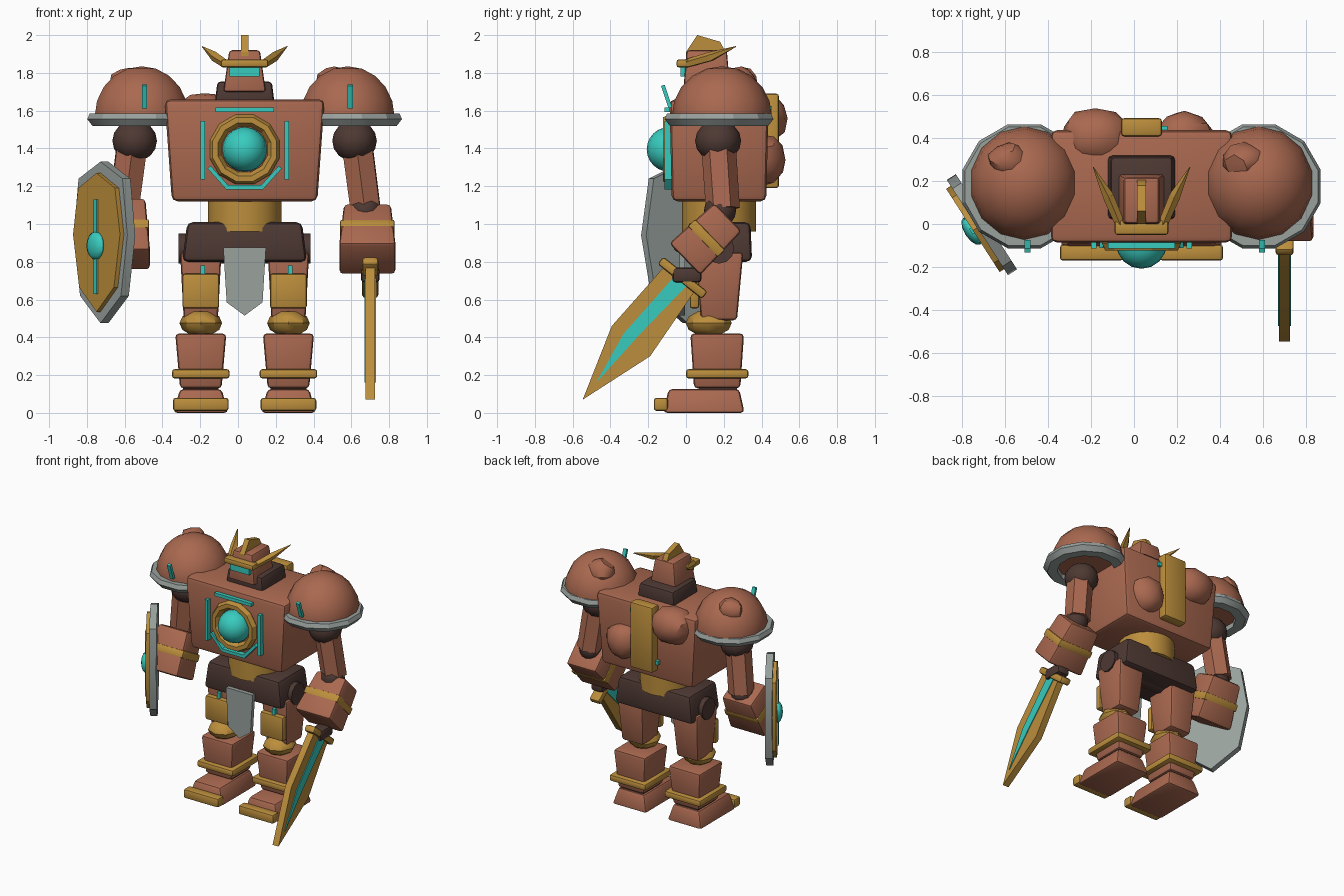
import bpy, bmesh, math, random
from mathutils import Vector, Matrix, Euler

if "Cube" in bpy.data.objects:
    bpy.data.objects.remove(bpy.data.objects["Cube"], do_unlink=True)
random.seed(4)


def material(name, rgb):
    m = bpy.data.materials.new(name)
    m.use_nodes = True
    m.diffuse_color = (*rgb, 1)
    m.node_tree.nodes["Principled BSDF"].inputs["Base Color"].default_value = (*rgb, 1)
    return m


CLAY = material("terracotta", (0.40, 0.14, 0.08))
DARK = material("dark_brown", (0.075, 0.04, 0.033))
GOLD = material("gold", (0.50, 0.27, 0.045))
STEEL = material("grey_steel", (0.32, 0.36, 0.34))
TEAL = material("teal_glow", (0.04, 0.60, 0.52))
CX, CY = 0.035, 0.175      # body axis


def finish(bm, name, mat, matrix=Matrix(), angle=32):
    bmesh.ops.recalc_face_normals(bm, faces=bm.faces)
    me = bpy.data.meshes.new(name)
    bm.to_mesh(me)
    bm.free()
    me.transform(matrix)
    me.materials.append(mat)
    for p in me.polygons:
        p.use_smooth = True
    me.set_sharp_from_angle(angle=math.radians(angle))
    ob = bpy.data.objects.new(name, me)
    bpy.context.scene.collection.objects.link(ob)
    return ob


def place(loc, rot=(0, 0, 0)):
    return Matrix.Translation(loc) @ Euler(rot).to_matrix().to_4x4()


def box(name, mat, loc, size, rot=(0, 0, 0), top=(1, 1), bevel=0.015):
    """Bevelled box; top scales the upper face."""
    bm = bmesh.new()
    bmesh.ops.create_cube(bm, size=1)
    for v in bm.verts:
        k = top if v.co.z > 0 else (1, 1)
        v.co = Vector((v.co.x * size[0] * k[0], v.co.y * size[1] * k[1], v.co.z * size[2]))
    if bevel:
        bmesh.ops.bevel(bm, geom=bm.edges[:], offset=bevel, segments=2, profile=0.5, affect='EDGES')
    return finish(bm, name, mat, place(loc, rot))


def ball(name, mat, loc, size, segs=12, rings=8, rot=(0, 0, 0), cut=None):
    """Ellipsoid, optionally cut flat below local height cut."""
    bm = bmesh.new()
    bmesh.ops.create_uvsphere(bm, u_segments=segs, v_segments=rings, radius=1)
    if cut is not None:
        bmesh.ops.bisect_plane(bm, geom=bm.verts[:] + bm.edges[:] + bm.faces[:],
                               plane_co=(0, 0, cut), plane_no=(0, 0, 1), clear_inner=True)
        bmesh.ops.holes_fill(bm, edges=[e for e in bm.edges if e.is_boundary])
    bmesh.ops.scale(bm, vec=size, verts=bm.verts)
    return finish(bm, name, mat, place(loc, rot), 40)


def rock(name, loc, size):
    bm = bmesh.new()
    bmesh.ops.create_icosphere(bm, subdivisions=2, radius=1)
    for v in bm.verts:
        v.co *= random.uniform(0.9, 1.06)
    bmesh.ops.scale(bm, vec=size, verts=bm.verts)
    return finish(bm, name, CLAY, place(loc))


def limb(name, mat, a, b, r1, r2, segs):
    """Straight tapered rod from a to b."""
    a, b = Vector(a), Vector(b)
    bm = bmesh.new()
    bmesh.ops.create_cone(bm, cap_ends=True, segments=segs, radius1=r1, radius2=r2, depth=(b - a).length)
    turn = (b - a).to_track_quat('Z', 'Y').to_matrix().to_4x4()
    return finish(bm, name, mat, Matrix.Translation((a + b) / 2) @ turn)


def ring(name, mat, loc, radius, profile, segs, rot=(0, 0, 0)):
    """Closed profile of (radial, height) points spun about local z."""
    bm = bmesh.new()
    loops = []
    for i in range(segs):
        a = math.tau * (i + 0.5) / segs
        loops.append([bm.verts.new(((radius + r) * math.cos(a), (radius + r) * math.sin(a), h))
                      for r, h in profile])
    n = len(profile)
    for i in range(segs):
        p, q = loops[i], loops[(i + 1) % segs]
        for j in range(n):
            bm.faces.new((p[j], q[j], q[(j + 1) % n], p[(j + 1) % n]))
    return finish(bm, name, mat, place(loc, rot), 25)


def prism(name, mat, pts, thick, centre, u):
    """Flat outline in (u, z), extruded evenly to both sides."""
    u = Vector(u).normalized()
    n = u.cross(Vector((0, 0, 1)))
    bm = bmesh.new()
    f = bm.faces.new([bm.verts.new(Vector(centre) + u * p + Vector((0, 0, q)) - n * thick / 2)
                      for p, q in pts])
    ext = bmesh.ops.extrude_face_region(bm, geom=[f])["geom"]
    bmesh.ops.translate(bm, vec=n * thick, verts=[g for g in ext if isinstance(g, bmesh.types.BMVert)])
    return finish(bm, name, mat)


def mirrored(half):
    return half + [(-p, q) for p, q in reversed(half) if p]


# Torso, waist and pelvis
box("torso", CLAY, (CX, CY, 1.39), (0.77, 0.50, 0.54), top=(1.1, 1.05), bevel=0.03)
limb("waist", GOLD, (CX, CY, 0.96), (CX, CY, 1.16), 0.195, 0.195, 20)
box("pelvis", DARK, (CX, CY, 0.905), (0.66, 0.35, 0.21), top=(0.92, 0.95), bevel=0.03)
limb("hip_joint", DARK, (CX - 0.35, CY, 0.87), (CX + 0.35, CY, 0.87), 0.08, 0.08, 12)
prism("loincloth", STEEL, mirrored([(0, 0.515), (0.095, 0.585), (0.113, 0.875)]), 0.03,
      (CX, -0.02, 0), (1, 0, 0))

# Chest core and glowing strips
ball("chest_core", TEAL, (CX, -0.09, 1.395), (0.118, 0.118, 0.118), 16, 12)
ring("core_ring", GOLD, (CX, -0.09, 1.395), 0.16,
     [(-0.035, 0), (-0.015, 0.033), (0.015, 0.033), (0.03, 0), (0.015, -0.033), (-0.015, -0.033)],
     12, (math.pi / 2, 0, 0))
box("chest_strip_top", TEAL, (CX, -0.09, 1.605), (0.31, 0.05, 0.024), bevel=0)
box("chest_strip_low", TEAL, (CX, -0.09, 1.195), (0.19, 0.05, 0.024), bevel=0)
for s in (-1, 1):
    box("chest_strip_side", TEAL, (CX + s * 0.222, -0.09, 1.39), (0.024, 0.05, 0.31), bevel=0)
    box("chest_strip_diagonal", TEAL, (CX + s * 0.138, -0.09, 1.245), (0.15, 0.045, 0.022),
        (0, -s * 0.84, 0), bevel=0)

# Back spine and boulders
box("back_spine", GOLD, (CX, 0.45, 1.44), (0.19, 0.085, 0.50))
box("spine_light_low", TEAL, (-0.065, 0.44, 1.26), (0.03, 0.03, 0.03), bevel=0)
box("spine_light_high", TEAL, (0.14, 0.44, 1.61), (0.03, 0.03, 0.03), bevel=0)
rock("back_boulder_high", (-0.18, 0.41, 1.56), (0.165, 0.14, 0.14))
rock("back_boulder_low", (0.235, 0.40, 1.34), (0.15, 0.13, 0.14))

# Head
box("neck", DARK, (CX, 0.17, 1.69), (0.32, 0.30, 0.13), top=(0.9, 0.95), bevel=0.02)
box("head", CLAY, (CX, 0.11, 1.81), (0.225, 0.25, 0.22), top=(0.72, 0.85))
box("visor", TEAL, (CX, -0.005, 1.81), (0.16, 0.05, 0.06), bevel=0)
box("brow", GOLD, (CX, -0.015, 1.85), (0.25, 0.07, 0.042), bevel=0.012)
prism("crest", GOLD, [(0, 1.89), (0.21, 1.89), (0.205, 1.92), (0.18, 1.965), (0.06, 2.0), (0.0, 1.91)],
      0.04, (CX, 0, 0), (0, 1, 0))
for s in (-1, 1):
    limb("horn_root", GOLD, (CX + s * 0.10, 0.0, 1.848), (CX + s * 0.155, 0.13, 1.885), 0.024, 0.027, 5)
    limb("horn_tip", GOLD, (CX + s * 0.155, 0.13, 1.885), (CX + s * 0.225, 0.265, 1.94), 0.027, 0.002, 5)

# Shoulders and arms
for s, pitch, hand_z in ((-1, -0.5, 0.95), (1, -0.8, 0.925)):
    x = CX + s * 0.545
    ball("shoulder_dome", CLAY, (x, 0.19, 1.57), (0.255, 0.265, 0.265), 14, 10, cut=-0.05)
    ring("shoulder_rim", STEEL, (x, CY, 1.555), 0.25,
         [(-0.05, 0.03), (0.035, 0.03), (0.048, 0), (0.02, -0.035), (-0.05, -0.035)], 12)
    rock("shoulder_rock", (x - 0.07, 0.295, 1.74), (0.10, 0.085, 0.095))
    box("shoulder_strip", TEAL, (x + 0.015, -0.103, 1.675), (0.028, 0.02, 0.125), (0.32, 0, 0), bevel=0)
    ball("shoulder_joint", DARK, (CX + s * 0.582, 0.17, 1.44), (0.118, 0.122, 0.11))
    limb("upper_arm", CLAY, (CX + s * 0.592, 0.17, 1.45), (CX + s * 0.64, 0.195, 1.08), 0.092, 0.09, 6)
    ball("elbow", DARK, (CX + s * 0.64, 0.18, 1.07), (0.085, 0.085, 0.085))
    hand = (CX + s * 0.65, 0.108, hand_z)
    box("forearm", CLAY, hand, (0.30, 0.235, 0.32), (pitch, 0, 0), top=(0.83, 0.88), bevel=0.02)
    box("forearm_band", GOLD, hand, (0.288, 0.228, 0.055), (pitch, 0, 0), bevel=0.01)

# Legs
for s in (-1, 1):
    x = CX + s * 0.232
    box("thigh", CLAY, (x, 0.175, 0.67), (0.18, 0.19, 0.36), top=(1.22, 1.35), bevel=0.02)
    box("thigh_plate", GOLD, (x, 0.045, 0.645), (0.195, 0.05, 0.185))
    box("thigh_strip", TEAL, (x + 0.01, 0.045, 0.73), (0.025, 0.03, 0.10), bevel=0)
    ball("knee", GOLD, (x, 0.12, 0.475), (0.113, 0.122, 0.07), 8, 6)
    box("shin", CLAY, (x, 0.165, 0.275), (0.22, 0.245, 0.29), top=(1.23, 1.16), bevel=0.02)
    box("ankle_band", GOLD, (x, 0.165, 0.207), (0.305, 0.33, 0.05))
    box("ankle", DARK, (x, 0.17, 0.125), (0.19, 0.20, 0.06), bevel=0)
    box("foot", CLAY, (x, 0.095, 0.063), (0.29, 0.43, 0.126), top=(0.76, 0.87), bevel=0.02)
    box("toe_guard", GOLD, (x, -0.133, 0.045), (0.295, 0.075, 0.07))

# Sword in the left hand, lying in the yz plane
blade_x = 0.70
prism("sword_blade", GOLD, [(-0.547, 0.07), (-0.19, 0.30), (0.05, 0.65), (-0.11, 0.78), (-0.393, 0.46)],
      0.05, (blade_x, 0, 0), (0, 1, 0))
prism("sword_inlay", TEAL, [(-0.475, 0.16), (-0.25, 0.41), (0.01, 0.68), (-0.055, 0.73), (-0.33, 0.42)],
      0.062, (blade_x, 0, 0), (0, 1, 0))
box("sword_guard", GOLD, (blade_x, -0.018, 0.715), (0.085, 0.30, 0.05), (-0.67, 0, 0))
box("sword_grip", DARK, (blade_x, 0.005, 0.73), (0.10, 0.155, 0.08), bevel=0.02)

# Shield on the right arm
along = Vector((0.54, -0.84, 0))
out = Vector((-0.84, -0.54, 0))
hub = Vector((-0.707, -0.003, 0))
prism("shield_back", STEEL, mirrored([(0, 0.475), (0.2, 0.62), (0.263, 0.94), (0.215, 1.24), (0, 1.33)]),
      0.05, hub, along)
prism("shield_face", GOLD, mirrored([(0, 0.535), (0.17, 0.665), (0.23, 0.945), (0.18, 1.19), (0, 1.27)]),
      0.03, hub + out * 0.035, along)
prism("shield_strip", TEAL, mirrored([(0.015, 0.63), (0.015, 1.13)]), 0.025, hub + out * 0.048, along)
ball("shield_boss", TEAL, hub + out * 0.055 + Vector((0, 0, 0.885)), (0.074, 0.035, 0.074), 12, 8,
     (0, 0, math.atan2(along.y, along.x)))
limb("shield_mount", DARK, hub + Vector((0, 0, 0.94)), (-0.60, 0.09, 0.94), 0.04, 0.04, 8)
